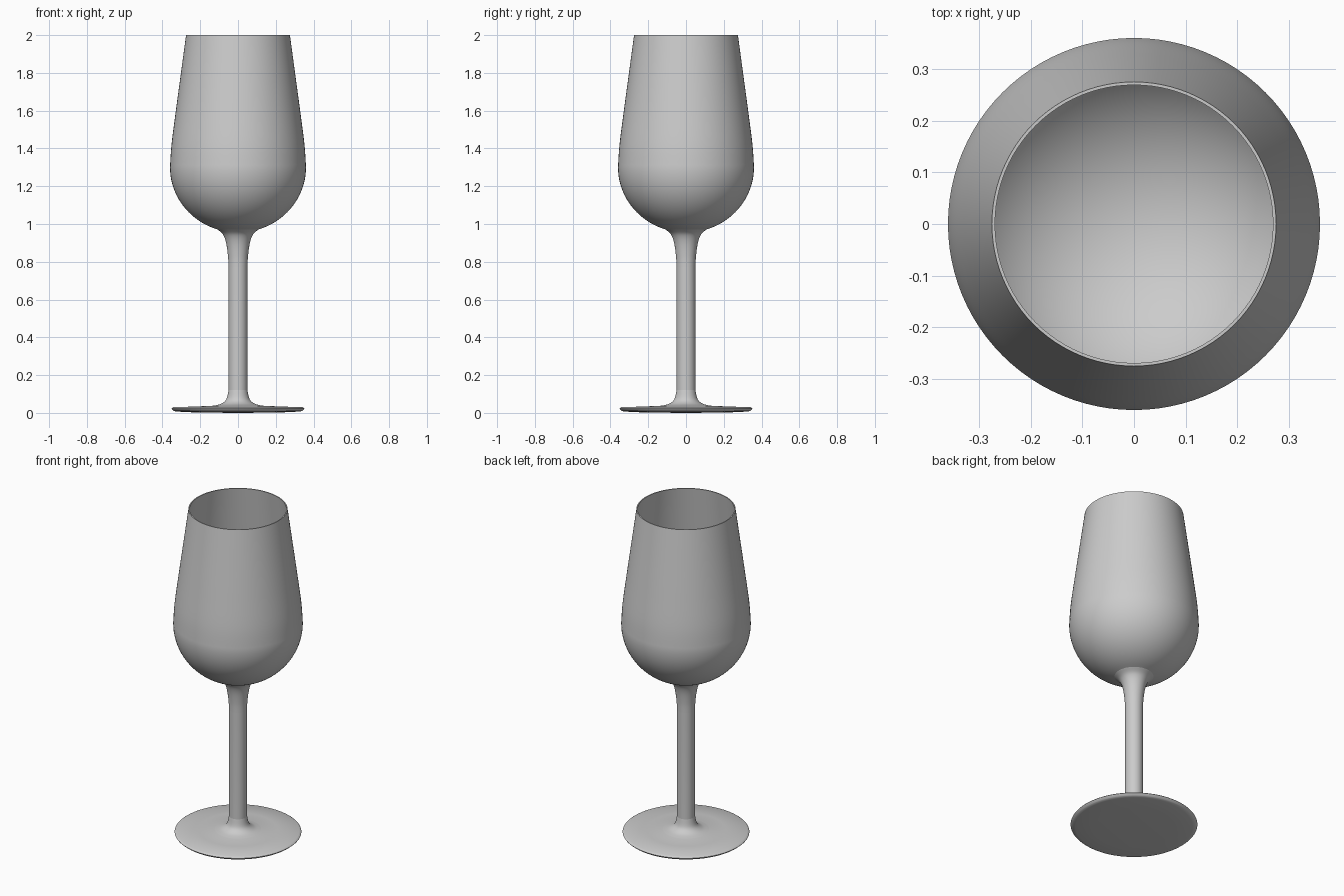
import bpy, bmesh, math

if "Cube" in bpy.data.objects:
    bpy.data.objects.remove(bpy.data.objects["Cube"])

SEGMENTS = 96


def spline(pts, steps=6):
    """Catmull-Rom curve through (radius, height) points."""
    p = [pts[0]] + pts + [pts[-1]]
    out = []
    for i in range(1, len(p) - 2):
        for s in range(steps):
            t = s / steps
            out.append(tuple(
                0.5 * (2 * b + (c - a) * t + (2 * a - 5 * b + 4 * c - d) * t ** 2
                       + (3 * b - a - 3 * c + d) * t ** 3)
                for a, b, c, d in zip(p[i - 1], p[i], p[i + 1], p[i + 2])))
    return out + [pts[-1]]


def lathe(name, profile):
    """Revolve a profile about z."""
    bm = bmesh.new()
    verts = [bm.verts.new((r, 0, z)) for r, z in profile]
    edges = [bm.edges.new(e) for e in zip(verts, verts[1:])]
    bmesh.ops.spin(bm, geom=verts + edges, cent=(0, 0, 0), axis=(0, 0, 1),
                   angle=math.tau, steps=SEGMENTS, use_duplicate=False)
    bmesh.ops.remove_doubles(bm, verts=bm.verts, dist=0.0002)
    # profiles run upward on the outside, so outward normals point away from the axis
    bm.normal_update()
    side = max(bm.faces, key=lambda f: f.calc_center_median().xy.length)
    if side.normal.xy.dot(side.calc_center_median().xy) < 0:
        bmesh.ops.reverse_faces(bm, faces=bm.faces)
    mesh = bpy.data.meshes.new(name)
    bm.to_mesh(mesh)
    bm.free()
    obj = bpy.data.objects.new(name, mesh)
    bpy.context.collection.objects.link(obj)
    bpy.ops.object.select_all(action='DESELECT')
    bpy.context.view_layer.objects.active = obj
    obj.select_set(True)
    bpy.ops.object.shade_smooth_by_angle(angle=math.radians(40))
    return obj


def bowl_wall(inset, start):
    """Rounded lower bowl, then the sides tapering to the rim."""
    low = [((0.36 - inset) * math.cos(a), 1.3 + (0.345 - inset) * math.sin(a))
           for a in (start * (1 - i / 20) for i in range(20))]
    side = spline([(0.36, 1.3), (0.352, 1.42), (0.329, 1.6),
                   (0.302, 1.8), (0.275, 2.0)])
    return low + [(r - inset, z) for r, z in side]


# Bowl: outer wall up to the rim, inner wall back down to the centre
outer = bowl_wall(0, -math.acos(0.108 / 0.36))
inner = bowl_wall(0.006, -math.pi / 2)
lathe("bowl", outer + inner[::-1])

# Stem: straight, flaring into the bowl
joint = outer[0]
lathe("stem", [(0.05, 0.12)] + spline([(0.05, 0.77), (0.053, 0.83), (0.063, 0.90),
                                      (0.08, 0.945), joint]))

# Foot: thin disc with a rounded edge and a fillet up to the stem
lathe("foot", [(0, 0), (0.22, 0.002), (0.325, 0.007)]
      + spline([(0.34, 0.01), (0.352, 0.022), (0.342, 0.03)], 4)
      + [(0.22, 0.034)]
      + spline([(0.13, 0.038), (0.09, 0.048), (0.062, 0.072), (0.05, 0.12)]))
